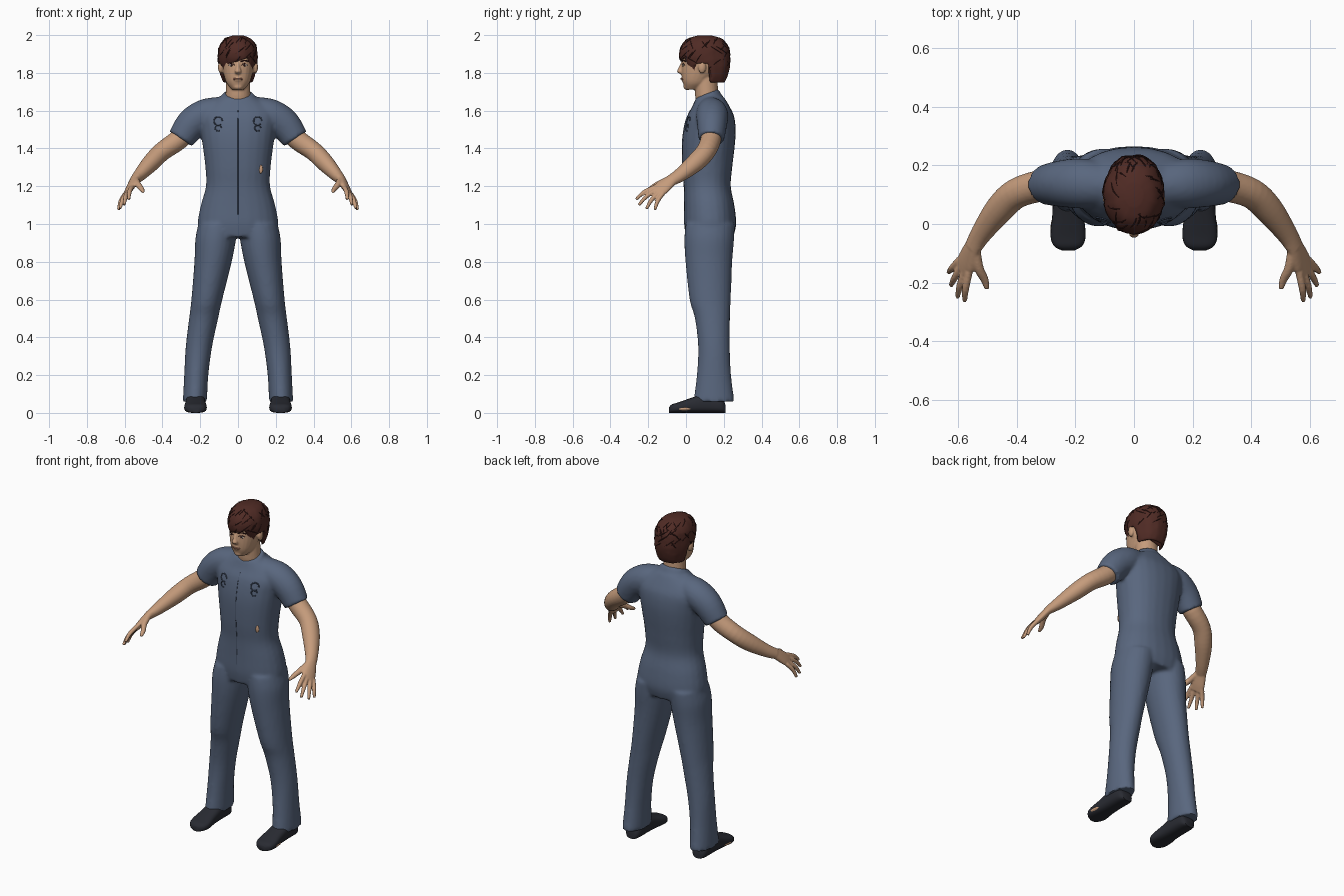
import bpy, bmesh, math, random
from mathutils import Vector

random.seed(4)
cube = bpy.data.objects.get("Cube")
if cube:
    bpy.data.objects.remove(cube)


def material(name, colour):
    mat = bpy.data.materials.new(name)
    mat.use_nodes = True
    mat.diffuse_color = (*colour, 1)
    mat.node_tree.nodes["Principled BSDF"].inputs["Base Color"].default_value = (*colour, 1)
    return mat


CLOTH = material("slate blue cloth", (.1, .135, .21))
SEAM = material("dark blue seam", (.05, .07, .115))
SKIN = material("tan skin", (.56, .33, .2))
LIP = material("rosy lip", (.36, .16, .11))
HAIR = material("auburn hair", (.08, .024, .018))
LOCK = material("dark hair lock", (.035, .01, .009))
SHOE = material("charcoal shoe", (.022, .024, .032))
WHITE = material("eye white", (.6, .57, .53))
UP = Vector((0, 0, 1))


def activate(objs):
    bpy.ops.object.select_all(action='DESELECT')
    for ob in objs:
        ob.select_set(True)
    bpy.context.view_layer.objects.active = objs[0]


def smooth(ob):
    activate([ob])
    bpy.ops.object.shade_smooth_by_angle(angle=math.radians(50))
    return ob


def modify(ob, kind, **settings):
    activate([ob])
    mod = ob.modifiers.new("step", kind)
    for key, value in settings.items():
        setattr(mod, key, value)
    bpy.ops.object.modifier_apply(modifier=mod.name)
    return ob


def mirror(ob):
    return modify(ob, 'MIRROR', use_mirror_merge=False)


def spline(rows, steps):
    """Catmull-Rom interpolation of every column of a table."""
    out, last = [], len(rows) - 1
    for i in range(last):
        quad = zip(rows[max(i - 1, 0)], rows[i], rows[i + 1], rows[min(i + 2, last)])
        quad = list(quad)
        for s in range(steps):
            t = s / steps
            out.append([b + t / 2 * (c - a + t * (2 * a - 5 * b + 4 * c - d + t * (3 * (b - c) + d - a)))
                        for a, b, c, d in quad])
    return out + [list(rows[-1])]


def loft(name, rows, mat, axis=None, side=(1, 0, 0), n=24, power=2, steps=4):
    """Closed tube through rows of x, y, z, half width, half depth."""
    rows = spline(rows, steps)
    mid = [Vector(r[:3]) for r in rows]
    bm = bmesh.new()
    rings = []
    for i, r in enumerate(rows):
        t = axis or (mid[min(i + 1, len(mid) - 1)] - mid[max(i - 1, 0)]).normalized()
        u = Vector(side)
        u = (u - t * u.dot(t)).normalized()
        v = t.cross(u)
        ring = []
        for j in range(n):
            c, s = math.cos(math.tau * j / n), math.sin(math.tau * j / n)
            c, s = (math.copysign(abs(k) ** (2 / power), k) for k in (c, s))
            ring.append(bm.verts.new(mid[i] + u * c * r[3] + v * s * r[4]))
        rings.append(ring)
    for a, b in zip(rings, rings[1:]):
        for j in range(n):
            k = (j + 1) % n
            bm.faces.new((a[j], a[k], b[k], b[j]))
    bm.faces.new(rings[0][::-1])
    bm.faces.new(rings[-1])
    bmesh.ops.recalc_face_normals(bm, faces=bm.faces)
    mesh = bpy.data.meshes.new(name)
    bm.to_mesh(mesh)
    bm.free()
    mesh.materials.append(mat)
    ob = bpy.data.objects.new(name, mesh)
    bpy.context.collection.objects.link(ob)
    return smooth(ob)


def ellipsoid(name, centre, radii, mat):
    bpy.ops.mesh.primitive_uv_sphere_add(segments=20, ring_count=12, radius=1)
    ob = bpy.context.object
    ob.name = name
    for v in ob.data.vertices:
        v.co = Vector(centre) + Vector(a * b for a, b in zip(v.co, radii))
    ob.data.materials.append(mat)
    return smooth(ob)


def join(name, objs):
    activate(objs)
    bpy.ops.object.join()
    objs[0].name = name
    return objs[0]


def fuse(name, objs, voxel, passes):
    ob = join(name, objs)
    modify(ob, 'REMESH', mode='VOXEL', voxel_size=voxel)
    modify(ob, 'SMOOTH', factor=.5, iterations=passes)
    return smooth(ob)


def surface(ob, x, z):
    """Point on the front of an object."""
    bpy.context.view_layer.update()
    hit, point, *_ = ob.ray_cast(Vector((x, -1, z)), Vector((0, 1, 0)))
    return point if hit else Vector((x, 0, z))


def patch_line(name, ob, points, width, mat):
    return loft(name, [(*surface(ob, x, z), width, width) for x, z in points], mat, n=8,
                side=(.3, 1, .2))


# Clothing: torso, collar, trouser legs and short sleeves in one skin
torso = [(.93, .125, .2, .125), (1, .128, .214, .138), (1.1, .123, .197, .133),
         (1.2, .113, .17, .124), (1.3, .113, .173, .132), (1.42, .119, .188, .14),
         (1.5, .125, .2, .138), (1.57, .13, .21, .125), (1.62, .132, .18, .1), (1.67, .128, .1, .075)]
leg = [(1, .105, .128, .105, .13), (.92, .118, .123, .108, .132), (.8, .132, .121, .099, .124),
       (.6, .165, .128, .082, .109), (.5, .182, .14, .077, .093), (.35, .207, .148, .07, .084),
       (.2, .221, .148, .064, .091), (.06, .228, .148, .064, .109)]
sleeve = [(.08, .13, 1.605, .07, .07), (.17, .138, 1.58, .085, .083),
          (.245, .138, 1.53, .08, .083), (.303, .134, 1.45, .068, .072)]
clothes = [loft("torso", [(0, y, z, a, b) for z, y, a, b in torso], CLOTH, UP, power=2.2),
           loft("collar", [(0, .13, 1.63, .11, .08), (0, .11, 1.69, .082, .066)], CLOTH,
                Vector((0, -.4, 1)).normalized()),
           mirror(loft("leg", [(x, y, z, a, b) for z, x, y, a, b in leg], CLOTH, UP)),
           mirror(loft("sleeve", sleeve, CLOTH, side=(0, 1, 0)))]
overalls = fuse("overalls", clothes, .01, 5)

# Chest fastenings, centre seam and a worn patch at the waist
for x in (-.105, .105):
    loops = []
    for dz, r in ((.015, .022), (-.022, .016)):
        ring = [(x + r * math.cos(a * .6), 1.53 + dz + r * math.sin(a * .6)) for a in range(10)]
        loops.append(patch_line("loop", overalls, ring, .0035, SEAM))
    join("chest_fastening", loops)
patch_line("front_seam", overalls, [(0, z / 20) for z in range(21, 33)], .0015, SEAM)
ellipsoid("worn_patch", surface(overalls, .12, 1.29), (.012, .006, .022), SKIN)

# Arms and hands
wrist, knuckle = Vector((.55, -.08, 1.23)), Vector((.584, -.158, 1.167))
across = Vector((.49, .65, -.53)).normalized()
arm = [loft("forearm", [(.23, .138, 1.535, .05, .05), (.31, .132, 1.45, .054, .054),
                        (.4, .105, 1.385, .052, .05), (.46, .05, 1.325, .05, .047),
                        (.52, -.03, 1.26, .038, .034), (*wrist, .033, .024)], SKIN, side=across),
       loft("palm", [(*(wrist + Vector((-.015, .02, .015))), .032, .024), (*wrist, .034, .022),
                     (*wrist.lerp(knuckle, .6), .043, .019), (*knuckle, .042, .014)], SKIN, side=across)]
tips = [(.578, -.264, 1.13), (.603, -.25, 1.1), (.625, -.21, 1.08), (.633, -.165, 1.075)]
for i, tip in enumerate(tips):
    base, tip = knuckle + across * (i - 1.5) * .021 - Vector((.005, -.015, -.012)), Vector(tip)
    bend = base.lerp(tip, .55) + Vector((.004, -.004, .008))
    arm.append(loft("finger", [(*base, .013, .012), (*bend, .0125, .0115), (*tip, .008, .008)], SKIN, n=12))
arm.append(loft("thumb", [(*(wrist - across * .012), .02, .018), (.53, -.15, 1.21, .017, .016),
                          (.51, -.19, 1.185, .014, .013), (.502, -.222, 1.17, .008, .008)], SKIN, n=12))
mirror(fuse("arms", arm, .005, 2))

# Head, neck, nose and ears
skull = [(1.712, .035, .032, .038), (1.74, .05, .057, .064), (1.77, .06, .07, .081),
         (1.82, .085, .083, .109), (1.88, .095, .088, .114), (1.94, .1, .08, .1), (1.97, .1, .05, .06)]
face = [loft("skull", [(0, y, z, a, b) for z, y, a, b in skull], SKIN, UP, power=2.2),
        loft("neck", [(0, .125, 1.6, .075, .06), (0, .11, 1.68, .066, .062),
                      (0, .105, 1.8, .062, .06)], SKIN, UP),
        loft("nose", [(0, -.012, 1.865, .01, .01), (0, -.024, 1.83, .011, .014),
                      (0, -.032, 1.807, .018, .016), (0, -.018, 1.793, .012, .01)], SKIN, UP),
        ellipsoid("chin", (0, .008, 1.727), (.028, .022, .018), SKIN),
        ellipsoid("mouth", (0, -.012, 1.767), (.026, .014, .014), SKIN),
        mirror(ellipsoid("ear", (.092, .085, 1.83), (.014, .021, .033), SKIN))]
head = fuse("head", face, .005, 3)
for s in (-1, 1):
    ellipsoid("eye", surface(head, s * .034, 1.841), (.014, .003, .0065), WHITE)
    ellipsoid("iris", surface(head, s * .034, 1.841) - Vector((0, .002, 0)), (.0055, .0025, .006), LOCK)
    patch_line("eyelid", head, [(s * .018, 1.842), (s * .034, 1.849), (s * .05, 1.842)], .0025, LOCK)
    patch_line("eyebrow", head, [(s * .014, 1.859), (s * .034, 1.866), (s * .056, 1.86)], .0038, LOCK)
patch_line("lips", head, [(-.024, 1.767), (0, 1.769), (.024, 1.767)], .0045, LIP)


# Hair: ragged cap with a slanted fringe, sideburns and longer back
def hairline(x, y):
    if y < 0:
        return 1.862 + .35 * x
    return 1.8 if y < .05 else 1.85 if y < .125 else 1.75


cap = [(1.74, .132, .07, .068), (1.78, .12, .09, .1), (1.84, .11, .102, .125), (1.89, .1, .105, .134),
       (1.94, .1, .098, .125), (1.98, .1, .07, .09), (1.997, .1, .03, .04)]
sides = 48
hair = loft("hair", [(0, y, z, a, b) for z, y, a, b in cap], HAIR, UP, n=sides, steps=5)
ridge = [random.uniform(.98, 1.025) for _ in range(sides)]
for i, v in enumerate(hair.data.vertices):
    k = ridge[i % sides] * random.uniform(.99, 1.01)
    v.co = (v.co.x * k, .1 + (v.co.y - .1) * k, max(v.co.z, hairline(v.co.x, v.co.y)))

# Thin loose locks lying on the cap
points = [v.co.copy() for v in hair.data.vertices]
locks = []
for _ in range(60):
    row, col, drift = random.randint(13, 27), random.randrange(sides), random.choice((-2, -1, 1, 2))
    path = [points[(row - 2 * k) * sides + (col + k * drift) % sides] for k in range(3)]
    locks.append(loft("lock", [(*p, w, w) for p, w in zip(path, (.0015, .003, .001))], LOCK, n=6, steps=2))
join("hair_locks", locks)

# Shoes with a bare strip of foot on the outer side
shoe = [(.21, .03, .04), (.185, .048, .08), (.1, .052, .1), (.03, .054, .08), (-.04, .06, .056),
        (-.075, .048, .045), (-.09, .022, .03)]
mirror(loft("shoes", [(.225, y, h / 2, w, h / 2) for y, w, h in shoe], SHOE,
            Vector((0, 1, 0)), power=2.8))
mirror(ellipsoid("bare_foot_strips", (.27, -.02, .022), (.015, .05, .011), SKIN))
